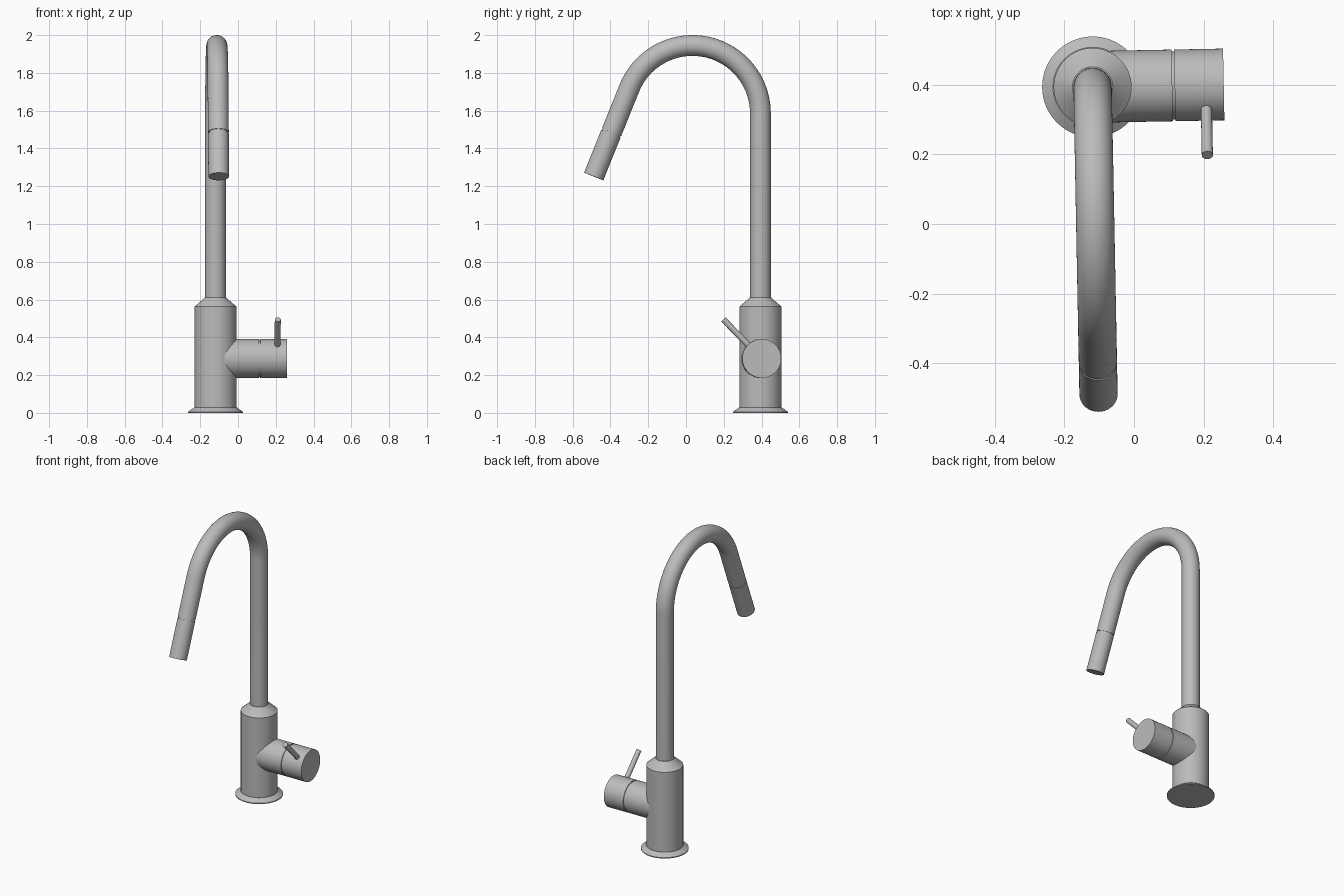
import bpy, bmesh
from math import radians, pi, sin, cos
from mathutils import Vector, Matrix

cube = bpy.data.objects.get("Cube")
if cube:
    bpy.data.objects.remove(cube, do_unlink=True)

metal = bpy.data.materials.new("brushed_steel_grey")
metal.use_nodes = True
GREY = (0.5, 0.5, 0.5, 1)
metal.diffuse_color = GREY
metal.node_tree.nodes["Principled BSDF"].inputs["Base Color"].default_value = GREY

# Everything is built around the body axis, then turned slightly and moved
PLACE = Matrix.Translation((-0.119, 0.394, 0)) @ Matrix.Rotation(radians(1.1), 4, 'Z')


def loft(name, stations, side, segments=64):
    """Skin round rings given as (centre, direction, radius) and cap both ends."""
    bm = bmesh.new()
    side = Vector(side)
    rings = []
    for centre, direction, radius in stations:
        other = direction.cross(side).normalized()
        rings.append([bm.verts.new(centre + radius * (cos(a) * side + sin(a) * other))
                      for a in (2 * pi * i / segments for i in range(segments))])
    for low, high in zip(rings, rings[1:]):
        for i in range(segments):
            j = (i + 1) % segments
            bm.faces.new((low[i], low[j], high[j], high[i]))
    bm.faces.new(rings[0])
    bm.faces.new(rings[-1])
    bmesh.ops.recalc_face_normals(bm, faces=bm.faces)
    mesh = bpy.data.meshes.new(name)
    bm.to_mesh(mesh)
    bm.free()
    for face in mesh.polygons:
        face.use_smooth = True
    mesh.set_sharp_from_angle(angle=radians(25))
    mesh.materials.append(metal)
    obj = bpy.data.objects.new(name, mesh)
    obj.matrix_world = PLACE
    bpy.context.collection.objects.link(obj)
    return obj


def turned(name, origin, axis, profile, side, segments=64):
    """Round part along a straight axis; profile is (distance, radius) pairs."""
    origin, axis = Vector(origin), Vector(axis).normalized()
    return loft(name, [(origin + axis * d, axis, r) for d, r in profile], side, segments)


X, Y, Z = Vector((1, 0, 0)), Vector((0, 1, 0)), Vector((0, 0, 1))

# Base flange and body with sloped shoulder
turned("base_flange", (0, 0, 0), Z, [(0, 0.145), (0.006, 0.145), (0.028, 0.114)], X)
turned("body", (0, 0, 0), Z,
       [(0.02, 0.112), (0.562, 0.112), (0.605, 0.062), (0.61, 0.058)], X)

# Gooseneck: straight riser, arc, then straight drop
RADIUS, TUBE, ARC_Z, SWEEP = 0.36, 0.055, 1.585, radians(158)
arc_centre = Vector((0, -RADIUS, ARC_Z))
stations = [(Vector((0, 0, 0.6)), Z, TUBE)]
STEPS = 48
for i in range(STEPS + 1):
    a = SWEEP * i / STEPS
    stations.append((arc_centre + RADIUS * Vector((0, cos(a), sin(a))),
                     Vector((0, -sin(a), cos(a))), TUBE))
arc_end, drop, _ = stations[-1]
stations.append((arc_end + drop * 0.253, drop, TUBE))
loft("gooseneck_spout", stations, X)

# Narrow joint and pull-out spray head
turned("spray_joint", arc_end, drop, [(0.24, 0.051), (0.27, 0.051)], X)
turned("spray_head", arc_end, drop, [(0.262, TUBE), (0.505, TUBE)], X)

# Side valve: fixed sleeve, recessed gap, turning knob
AXIS = (0, 0, 0.288)
turned("valve_sleeve", AXIS, X, [(0, 0.103), (0.229, 0.103)], Y)
turned("valve_gap", AXIS, X, [(0.2, 0.098), (0.25, 0.098)], Y)
turned("valve_knob", AXIS, X, [(0.236, 0.103), (0.377, 0.103)], Y)

# Lever rod leaning forward and up from the knob
turned("lever", (0.326, 0, 0.288), (0, -1, 1.02), [(0.06, 0.016), (0.289, 0.016)], X, 32)
